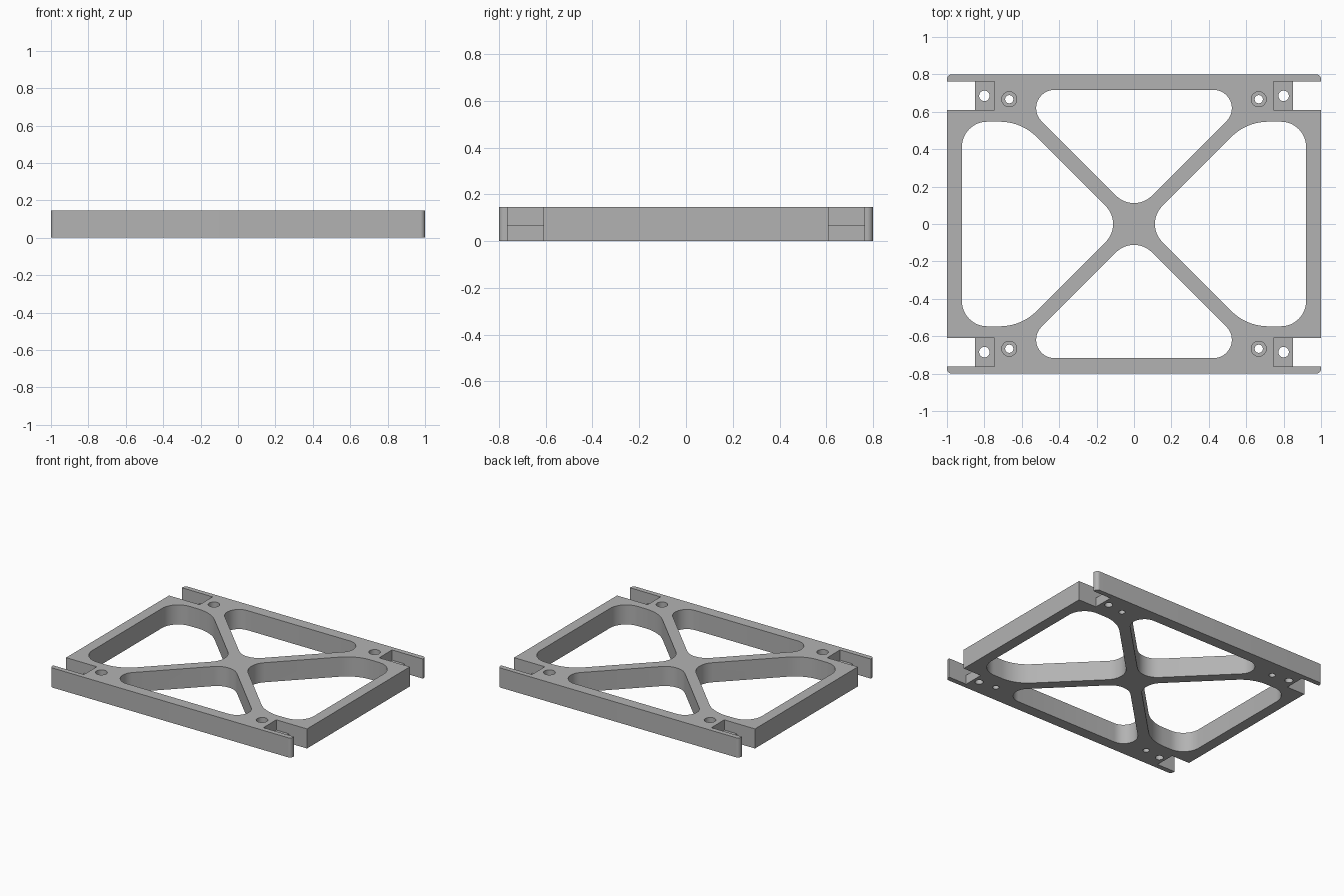
import bpy, bmesh
from math import pi, cos, sin, tan
from mathutils import Vector

cube = bpy.data.objects.get("Cube")
if cube:
    bpy.data.objects.remove(cube, do_unlink=True)

THICK = 0.147
LEDGE = 0.07
OVER = 0.05
QUADRANTS = [(1, 1), (-1, 1), (-1, -1), (1, -1)]

grey = bpy.data.materials.new("plain grey")
grey.use_nodes = True
grey.diffuse_color = (0.45, 0.45, 0.45, 1)
grey.node_tree.nodes["Principled BSDF"].inputs["Base Color"].default_value = grey.diffuse_color


def rounded(corners, steps=12):
    """Polygon from (x, y, radius) corners, each rounded by a tangent arc."""
    points = []
    for i, (x, y, r) in enumerate(corners):
        here = Vector((x, y))
        if r == 0:
            points.append(here)
            continue
        a = (Vector(corners[i - 1][:2]) - here).normalized()
        b = (Vector(corners[(i + 1) % len(corners)][:2]) - here).normalized()
        half = a.angle(b) / 2
        centre = here + (a + b).normalized() * r / sin(half)
        start = here + a * r / tan(half) - centre
        end = here + b * r / tan(half) - centre
        sweep = pi - 2 * half
        for k in range(steps + 1):
            t = k / steps
            points.append(centre + (start * sin((1 - t) * sweep) + end * sin(t * sweep)) / sin(sweep))
    return points


def circle(x, y, r, sides=32):
    return [Vector((x + r * cos(2 * pi * k / sides), y + r * sin(2 * pi * k / sides)))
            for k in range(sides)]


def prisms(name, outlines, z0, z1):
    """One object holding an upright prism for every outline."""
    bm = bmesh.new()
    for outline in outlines:
        base = bm.faces.new([bm.verts.new((p.x, p.y, z0)) for p in outline])
        top = bmesh.ops.extrude_face_region(bm, geom=[base])["geom"]
        bmesh.ops.translate(bm, vec=(0, 0, z1 - z0),
                            verts=[v for v in top if isinstance(v, bmesh.types.BMVert)])
    bmesh.ops.recalc_face_normals(bm, faces=bm.faces)
    mesh = bpy.data.meshes.new(name)
    bm.to_mesh(mesh)
    bm.free()
    mesh.materials.append(grey)
    obj = bpy.data.objects.new(name, mesh)
    bpy.context.collection.objects.link(obj)
    return obj


def cut(body, cutter):
    bpy.ops.object.select_all(action='DESELECT')
    bpy.context.view_layer.objects.active = body
    body.select_set(True)
    mod = body.modifiers.new("cut", 'BOOLEAN')
    mod.operation = 'DIFFERENCE'
    mod.solver = 'EXACT'
    mod.object = cutter
    bpy.ops.object.modifier_apply(modifier=mod.name)
    bpy.data.objects.remove(cutter, do_unlink=True)


# Plate outline: side walls, open corner slots and long rails
corner = [(1, 0.61, 0), (0.85, 0.61, 0), (0.85, 0.763, 0), (1, 0.763, 0), (1, 0.8, 0.025)]
outline = []
for sx, sy in QUADRANTS:
    path = corner if sx * sy > 0 else corner[::-1]
    outline += [(sx * x, sy * y, r) for x, y, r in path]
frame = prisms("cross_braced_frame", [rounded(outline)], 0, THICK)

# Through openings: four windows around the cross brace, and the screw holes
openings = []
for s in (1, -1):
    openings.append(rounded([(0, s * 0.055, 0.137), (0.662, s * 0.717, 0.098),
                             (-0.662, s * 0.717, 0.098)]))
    openings.append(rounded([(s * 0.055, 0, 0.137), (s * 0.602, 0.547, 0.28),
                             (s * 0.92, 0.547, 0.135), (s * 0.92, -0.547, 0.135),
                             (s * 0.602, -0.547, 0.28)]))
for sx, sy in QUADRANTS:
    openings.append(circle(sx * 0.80, sy * 0.685, 0.028))
    openings.append(circle(sx * 0.667, sy * 0.667, 0.022))
cut(frame, prisms("opening_cutter", openings, -OVER, THICK + OVER))

# Recesses from above: mounting ledges and counterbores
recesses = []
for sx, sy in QUADRANTS:
    recesses.append(rounded([(sx * x, sy * y, 0) for x, y in
                             ((0.745, 0.61), (0.87, 0.61), (0.87, 0.763), (0.745, 0.763))]))
    recesses.append(circle(sx * 0.667, sy * 0.667, 0.04))
cut(frame, prisms("recess_cutter", recesses, LEDGE, THICK + OVER))

# Smooth curved walls with crisp edges
frame.select_set(True)
bpy.context.view_layer.objects.active = frame
bpy.ops.object.shade_smooth_by_angle(angle=pi / 6)
